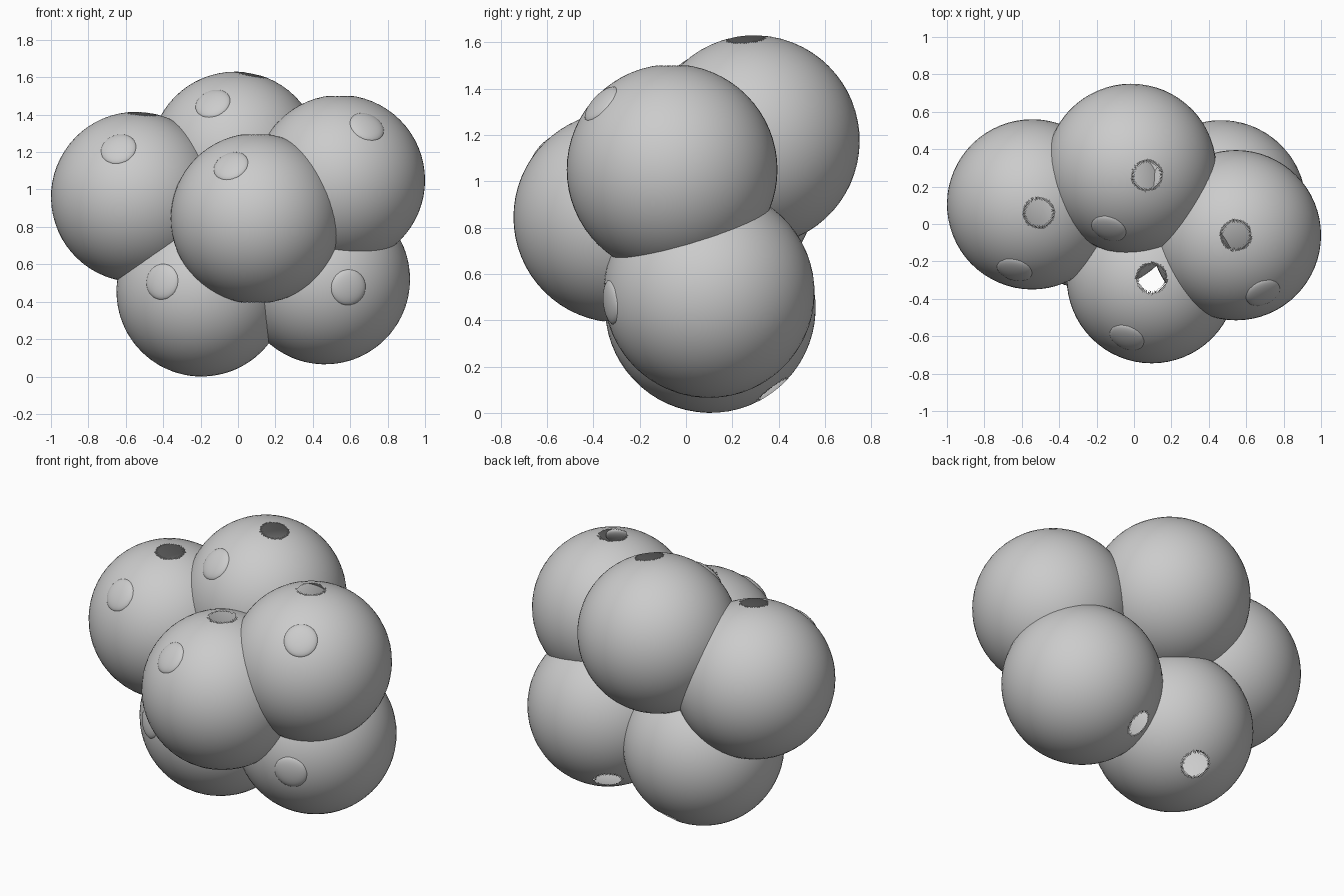
import bpy, bmesh, math
from mathutils import Vector, Matrix

if "Cube" in bpy.data.objects:
    bpy.data.objects.remove(bpy.data.objects["Cube"])

R = 0.455
SEGS, RINGS = 64, 32


def make_object(name, bm, matrix):
    mesh = bpy.data.meshes.new(name)
    bm.to_mesh(mesh)
    bm.free()
    for p in mesh.polygons:
        p.use_smooth = True
    ob = bpy.data.objects.new(name, mesh)
    ob.matrix_world = matrix
    bpy.context.collection.objects.link(ob)
    return ob


def oriented(location, axis):
    rot = Vector(axis).to_track_quat('Z', 'Y').to_matrix().to_4x4()
    return Matrix.Translation(location) @ rot


# Hollow ball with a small toothed opening at each pole
def ball(name, centre, axis):
    bm = bmesh.new()
    bmesh.ops.create_uvsphere(bm, u_segments=SEGS, v_segments=RINGS, radius=R)
    poles = [v for v in bm.verts if abs(v.co.z) > R * 0.9999]
    bmesh.ops.delete(bm, geom=poles, context='VERTS')
    inner_z = R * math.cos(math.pi / RINGS)
    inner = {v for v in bm.verts if abs(v.co.z) > inner_z - 1e-4}
    a = math.radians(8.3)
    for v in inner:
        ang = math.atan2(v.co.y, v.co.x)
        side = math.copysign(1, v.co.z)
        v.co = (R * math.sin(a) * math.cos(ang),
                R * math.sin(a) * math.sin(ang), side * R * math.cos(a))
    band = [f for f in bm.faces if any(v in inner for v in f.verts)]
    tris = bmesh.ops.triangulate(bm, faces=band)['faces']
    gaps = [f for f in tris if sum(v in inner for v in f.verts) == 2]
    bmesh.ops.delete(bm, geom=gaps, context='FACES')
    return make_object(name, bm, oriented(centre, axis))


# Flattened button sitting in the ball surface
def button(name, centre, direction):
    d = Vector(direction).normalized()
    bm = bmesh.new()
    bmesh.ops.create_uvsphere(bm, u_segments=32, v_segments=16, radius=1)
    bmesh.ops.scale(bm, vec=(0.098, 0.098, 0.03), verts=bm.verts)
    return make_object(name, bm, oriented(Vector(centre) + d * 0.438, d))


# name: ball centre, pole axis, button direction
BALLS = {
    "left": ((-0.545, 0.105, 0.96), (0.08, -0.10, 0.99), (-0.095, -0.355, 0.26)),
    "back": ((-0.015, 0.295, 1.175), (0.19, -0.08, 0.98), (-0.12, -0.32, 0.285)),
    "right": ((0.545, -0.06, 1.05), (0, 0, 1), (0.145, -0.31, 0.287)),
    "front": ((0.095, -0.29, 0.845), (0, 0, 1), (-0.134, -0.32, 0.283)),
    "lower_left": ((-0.195, 0.105, 0.455), (-0.13, -0.60, 0.79), (-0.215, -0.397, 0.053)),
    "lower_right": ((0.465, 0.10, 0.52), (0.42, -0.60, 0.68), (0.128, -0.434, -0.044)),
}
for key, (centre, axis, spot) in BALLS.items():
    ball(key + "_ball", centre, axis)
    button(key + "_button", centre, spot)
